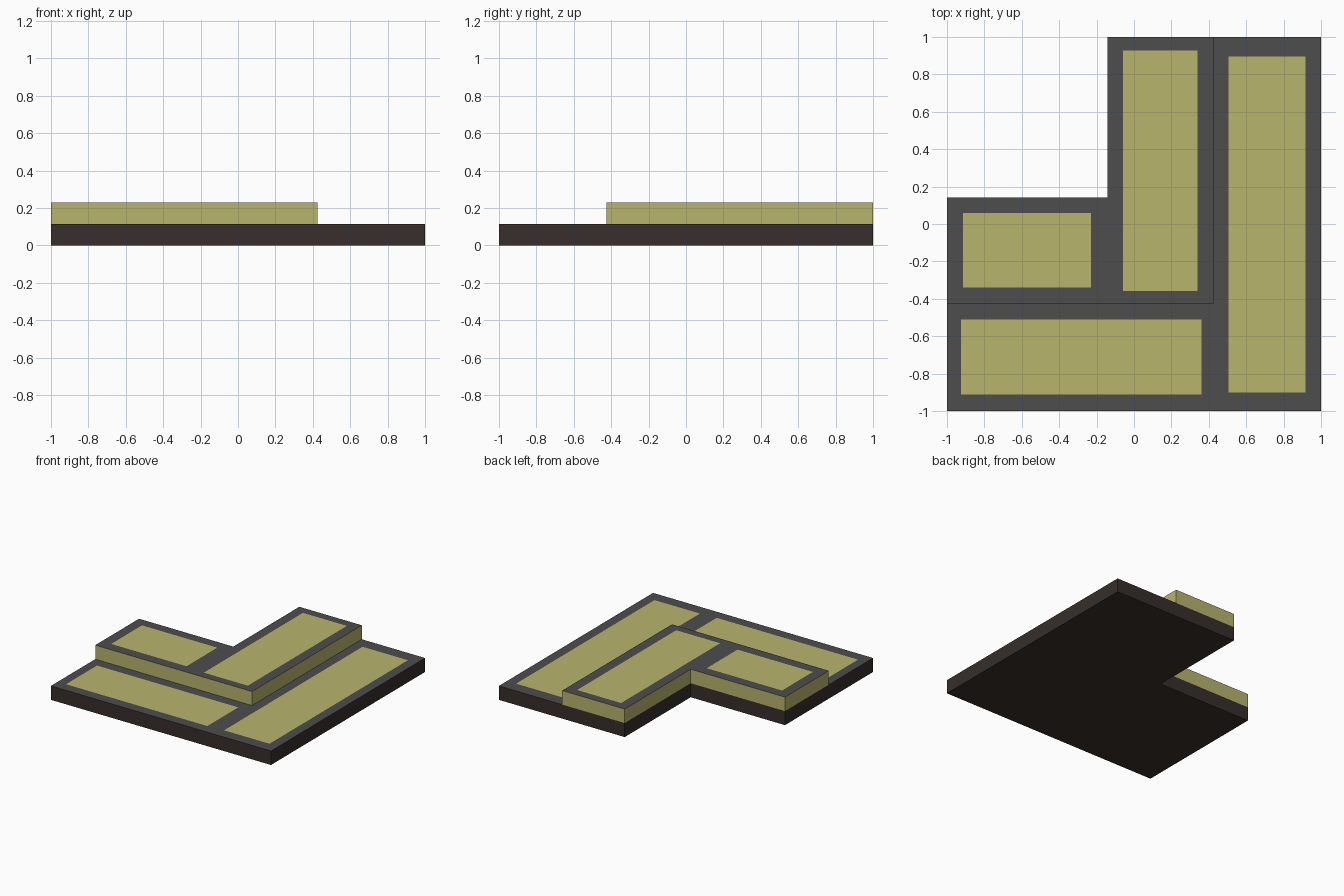
import bpy, bmesh

if "Cube" in bpy.data.objects:
    bpy.data.objects.remove(bpy.data.objects["Cube"])


def material(name, color):
    m = bpy.data.materials.new(name)
    m.diffuse_color = (*color, 1)
    m.use_nodes = True
    m.node_tree.nodes["Principled BSDF"].inputs["Base Color"].default_value = m.diffuse_color
    return m


grout = material("dark_grey", (0.075, 0.075, 0.075))
tile = material("olive_yellow", (0.48, 0.46, 0.155))
earth = material("dark_brown", (0.038, 0.028, 0.025))


def slab(name, outline, z0, z1, panels, side):
    """Extruded outline whose top is grey with flush coloured panels (x0, x1, y0, y1)."""
    bm = bmesh.new()
    base = bm.faces.new([bm.verts.new((x, y, z0)) for x, y in outline])
    ext = bmesh.ops.extrude_face_region(bm, geom=[base], use_keep_orig=True)["geom"]
    bmesh.ops.translate(bm, vec=(0, 0, z1 - z0),
                        verts=[v for v in ext if isinstance(v, bmesh.types.BMVert)])
    bmesh.ops.recalc_face_normals(bm, faces=bm.faces)

    # Score the top along every panel edge
    def top_faces():
        return [f for f in bm.faces if f.calc_center_median().z > z1 - 1e-4]

    for x0, x1, y0, y1 in panels:
        for co, no in (((x0, 0, 0), (1, 0, 0)), ((x1, 0, 0), (1, 0, 0)),
                       ((0, y0, 0), (0, 1, 0)), ((0, y1, 0), (0, 1, 0))):
            top = top_faces()
            geom = set(top)
            for f in top:
                geom.update(f.edges, f.verts)
            bmesh.ops.bisect_plane(bm, geom=list(geom), plane_co=co, plane_no=no, dist=1e-5)

    # Colour the panels, then merge leftover cuts within each colour
    top = top_faces()
    for f in top:
        c = f.calc_center_bounds()
        inside = any(a < c.x < b and d < c.y < e for a, b, d, e in panels)
        f.material_index = 1 if inside else 0
    for f in bm.faces:
        if f not in top:
            f.material_index = 2
    me = bpy.data.meshes.new(name)
    bm.to_mesh(me)
    bm.free()
    for m in (grout, tile, side):
        me.materials.append(m)
    ob = bpy.data.objects.new(name, me)
    bpy.context.collection.objects.link(ob)
    return ob


def l_shape(right, front, notch=0.143):
    return [(-1, front), (right, front), (right, 1), (-notch, 1), (-notch, notch), (-1, notch)]


# Lower tier with two long panels
slab("lower_step", l_shape(1, -1), 0, 0.115,
     [(-0.925, 0.36, -0.912, -0.51), (0.505, 0.918, -0.902, 0.895)], earth)

# Upper tier with two panels
slab("upper_step", l_shape(0.425, -0.425), 0.115, 0.23,
     [(-0.915, -0.23, -0.34, 0.06), (-0.06, 0.34, -0.358, 0.928)], tile)
